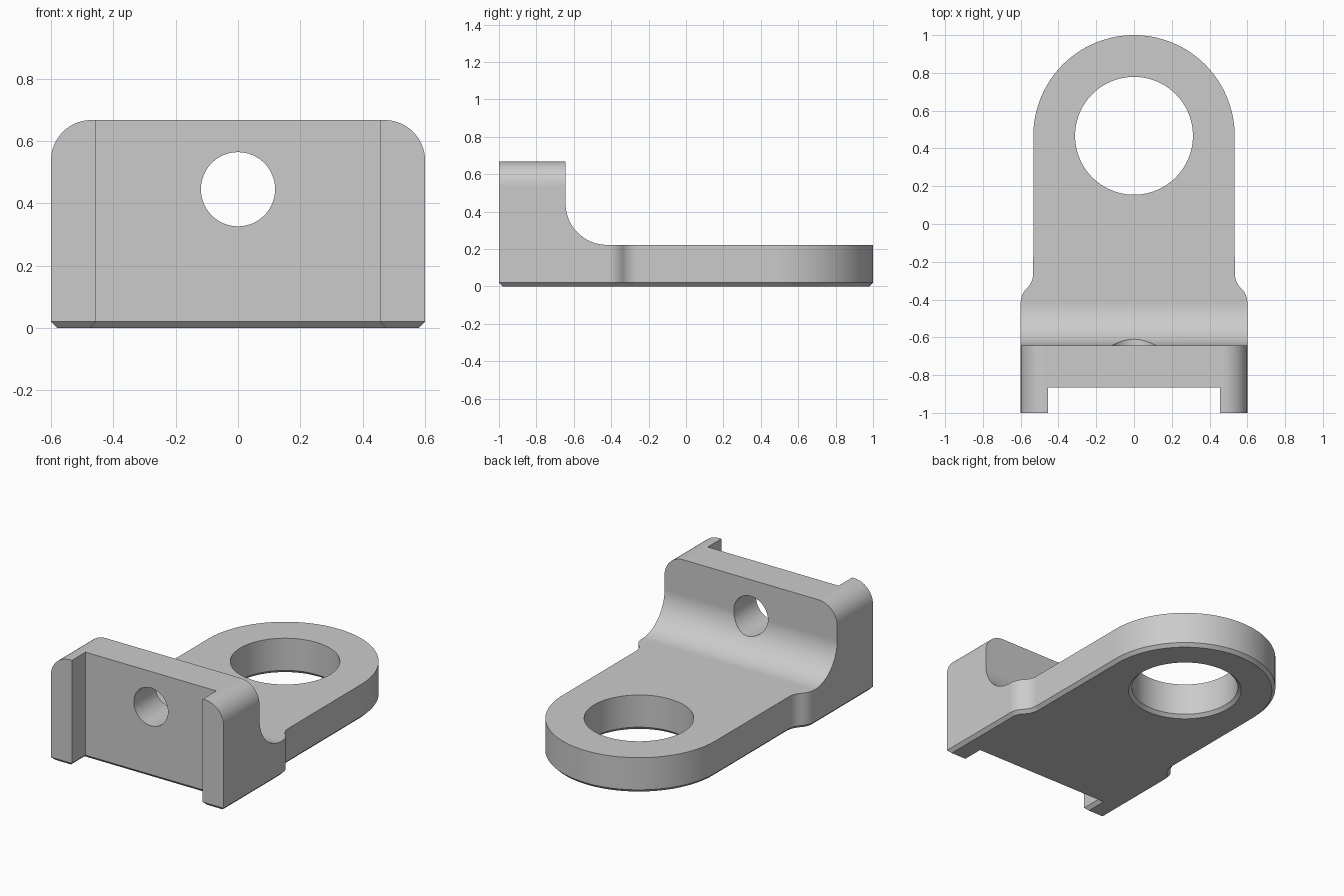
import bpy, bmesh
from math import sin, cos, radians
from mathutils import Vector

if "Cube" in bpy.data.objects:
    bpy.data.objects.remove(bpy.data.objects["Cube"])

HEIGHT, PLATE, CHAMFER = 0.667, 0.222, 0.02
HALF_W, ARM_W, EYE_Y = 0.6, 0.533, 0.467
WALL_BACK, HOLE_Z = -0.644, 0.445


def arc(cx, cy, r, start, end, steps):
    angles = [radians(start + (end - start) * i / steps) for i in range(steps + 1)]
    return [(cx + r * cos(a), cy + r * sin(a)) for a in angles]


def mirrored(half):
    return half + [(-x, y) for x, y in reversed(half) if x > 1e-5]


def inset(points, d):
    """Mitred inward offset of a counter-clockwise outline."""
    out = []
    for i, p in enumerate(points):
        a, b, c = (Vector(q) for q in (points[i - 1], p, points[(i + 1) % len(points)]))
        u, v = (b - a).normalized(), (c - b).normalized()
        n = Vector((-u.y - v.y, u.x + v.x))
        b += n * (d / (1 + u.dot(v)))
        out.append((b.x, b.y))
    return out


def loft(name, rings):
    """Solid through a stack of matching rings."""
    bm = bmesh.new()
    loops = [[bm.verts.new(p) for p in ring] for ring in rings]
    for low, high in zip(loops, loops[1:]):
        for i in range(len(low)):
            bm.faces.new((low[i - 1], low[i], high[i], high[i - 1]))
    bm.faces.new(loops[0])
    bm.faces.new(loops[-1])
    bmesh.ops.recalc_face_normals(bm, faces=bm.faces)
    mesh = bpy.data.meshes.new(name)
    bm.to_mesh(mesh)
    bm.free()
    obj = bpy.data.objects.new(name, mesh)
    bpy.context.collection.objects.link(obj)
    return obj


def carve(target, cutter, operation):
    bpy.context.view_layer.objects.active = target
    mod = target.modifiers.new(cutter.name, 'BOOLEAN')
    mod.operation, mod.solver, mod.object = operation, 'EXACT', cutter
    bpy.ops.object.modifier_apply(modifier=mod.name)
    bpy.data.objects.remove(cutter)


# Plan outline: recessed foot, S-shaped shoulders, round eye end
bend, r = 46, 0.109
y0 = -0.418
x1 = HALF_W - r + 2 * r * cos(radians(bend))
y1 = y0 + 2 * r * sin(radians(bend))
half = [(0.455, -0.865), (0.455, -1), (HALF_W, -1)]
half += arc(HALF_W - r, y0, r, 0, bend, 10)
half += arc(x1, y1, r, 180 + bend, 180, 10)[1:]
half += arc(0, EYE_Y, ARM_W, 0, 90, 32)
plan = mirrored(half)
bracket = loft("bracket", [
    [(x, y, 0) for x, y in inset(plan, CHAMFER)],
    [(x, y, CHAMFER) for x, y in plan],
    [(x, y, HEIGHT + 0.1) for x, y in plan]])

# Side profile: tall wall blending into the flat plate
side = [(-2, -1), (2, -1), (2, PLATE)]
side += arc(WALL_BACK + PLATE, 2 * PLATE, PLATE, 270, 180, 24)
side += [(WALL_BACK, 2), (-2, 2)]
carve(bracket, loft("side_profile", [[(x, y, z) for y, z in side] for x in (-2, 2)]), 'INTERSECT')

# Front profile: rounded upper wall corners
corner = 0.13
front = mirrored([(HALF_W + 0.1, -1), (HALF_W + 0.1, 0.3), (HALF_W, 0.3)]
                 + arc(HALF_W - corner, HEIGHT - corner, corner, 0, 90, 16))
# Straight flanks are kept clear of the body below the corners
front = [(x * 1.00001, z) for x, z in front]
carve(bracket, loft("front_profile", [[(x, y, z) for x, z in front] for y in (-2, 2)]), 'INTERSECT')

# Large eye with a chamfered lower rim
eye = 0.312
carve(bracket, loft("eye_cutter", [
    [(x, y, z) for x, y in arc(0, EYE_Y, rad, 0, 360, 96)[:-1]]
    for rad, z in ((eye + 2 * CHAMFER, -CHAMFER), (eye, CHAMFER), (eye, 1))]), 'DIFFERENCE')

# Bolt hole through the wall
bolt = arc(0, HOLE_Z, 0.119, 0, 360, 64)[:-1]
carve(bracket, loft("bolt_cutter", [[(x, y, z) for x, z in bolt] for y in (-2, 0)]), 'DIFFERENCE')

# Plain grey finish
grey = bpy.data.materials.new("plain_grey")
grey.use_nodes = True
colour = (0.6, 0.6, 0.6, 1)
grey.diffuse_color = colour
grey.node_tree.nodes["Principled BSDF"].inputs["Base Color"].default_value = colour
bracket.data.materials.clear()
bracket.data.materials.append(grey)
for face in bracket.data.polygons:
    face.material_index = 0

bpy.ops.object.select_all(action='DESELECT')
bracket.select_set(True)
bpy.context.view_layer.objects.active = bracket
bpy.ops.object.shade_smooth_by_angle(angle=radians(30))
weighted = bracket.modifiers.new("flat_faces", 'WEIGHTED_NORMAL')
weighted.keep_sharp = True
